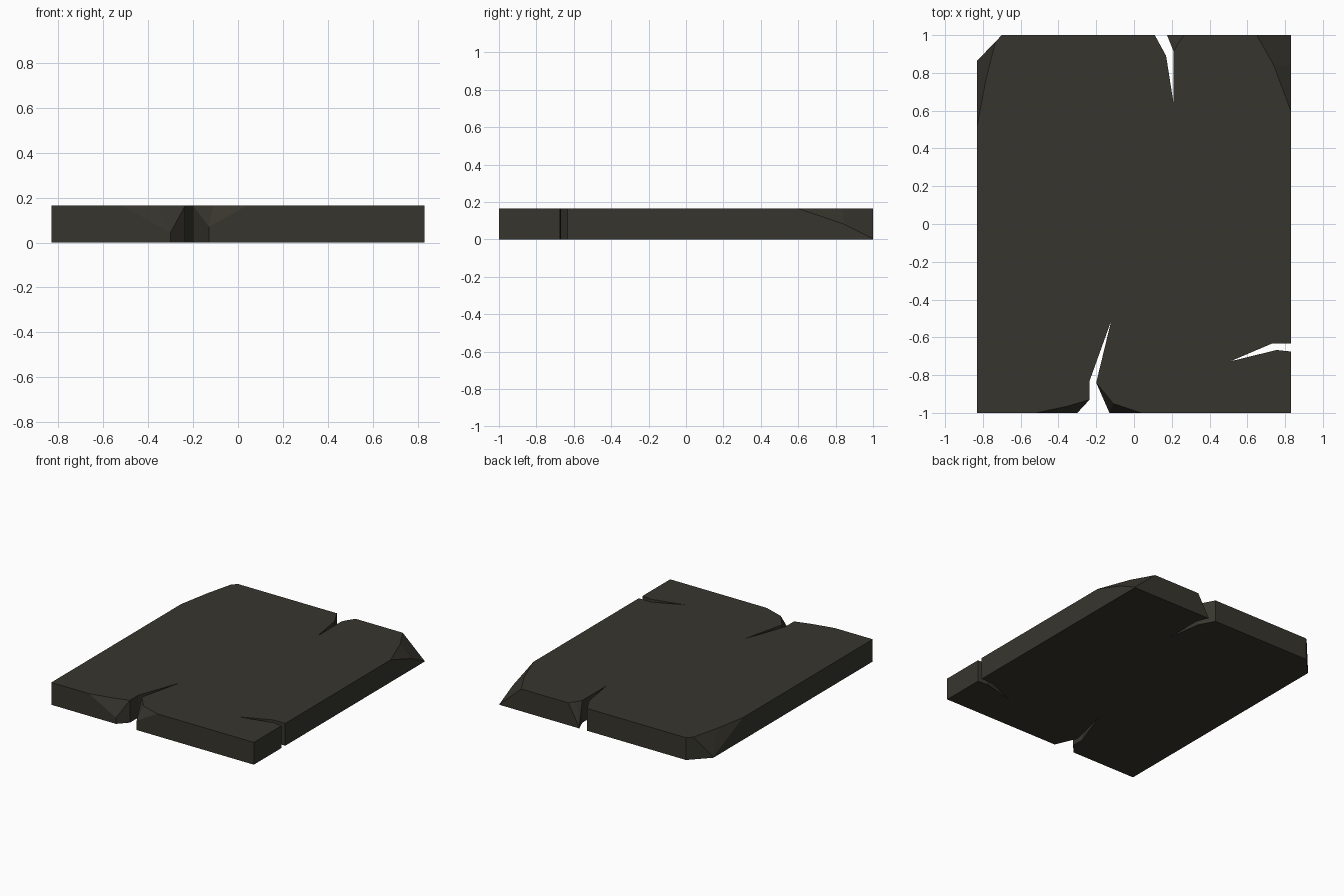
import bpy, bmesh
from mathutils import Vector

if "Cube" in bpy.data.objects:
    bpy.data.objects.remove(bpy.data.objects["Cube"])

T = 0.165   # slab thickness
W = 0.83    # half width


def col(x, y):
    """Plain vertical outline station."""
    return [(x, y, 0), (x, y, T)]


def chip(x, y, z, tx, ty):
    """Station whose upper part is broken back to (tx, ty)."""
    return [(x, y, 0), (x, y, z), (tx, ty, T)]


# outline, counter-clockwise from the front left corner
stations = [
    col(-W, -1),
    # front crack with chipped lips
    col(-0.52, -1), chip(-0.30, -1, 0.045, -0.355, -0.965), col(-0.235, -0.93),
    col(-0.235, -0.83), col(-0.12, -0.51), col(-0.20, -0.84),
    chip(-0.13, -1, 0.07, -0.11, -0.95), col(0.04, -1),
    col(W, -1),
    # right side crack
    col(W, -0.675), col(0.755, -0.667), col(0.51, -0.727), col(0.73, -0.633), col(W, -0.633),
    col(W, 1),
    # back crack with one chipped lip
    col(0.265, 1), chip(0.175, 1, 0.01, 0.23, 0.95), col(0.21, 0.912),
    col(0.21, 0.635), col(0.17, 0.89), col(0.11, 1),
    # cut back left corner
    col(-0.70, 1), col(-W, 0.865),
]

bm = bmesh.new()
cols = [[bm.verts.new(p) for p in s] for s in stations]
for a, b in zip(cols, cols[1:] + cols[:1]):
    bm.faces.new((a[0], b[0], b[1], a[1]))
    if len(b) == 3:
        bm.faces.new((a[1], b[1], b[2]))
    if len(a) == 3:
        bm.faces.new((a[1], b[1], a[2]))
bm.faces.new([c[-1] for c in cols])
bm.faces.new([c[0] for c in reversed(cols)])

# sloping breaks at the two back corners
breaks = [
    ((W, 0.60, T), (0.74, 0.84, T), (W, 0.85, 0.08)),
    ((0.65, 1, T), (0.74, 0.84, T), (W, 1, 0.003)),
    ((-W, 0.52, T), (-0.785, 0.76, T), (-W, 0.865, 0.005)),
    ((-0.785, 0.76, T), (-0.735, 0.96, T), (-W, 0.865, 0.005)),
]
for pts in breaks:
    p, q, r = map(Vector, pts)
    n = (q - p).cross(r - p).normalized()
    if n.z < 0:
        n = -n
    bmesh.ops.bisect_plane(bm, geom=bm.verts[:] + bm.edges[:] + bm.faces[:], dist=1e-5,
                           plane_co=p, plane_no=n, clear_outer=True)
    rim = [e for e in bm.edges if e.is_boundary]
    bmesh.ops.holes_fill(bm, edges=rim, sides=0)

bmesh.ops.recalc_face_normals(bm, faces=bm.faces[:])
bmesh.ops.triangulate(bm, faces=[f for f in bm.faces if len(f.verts) > 4])

mesh = bpy.data.meshes.new("stone_slab")
bm.to_mesh(mesh)
bm.free()
stone = bpy.data.materials.new("dark stone")
stone.diffuse_color = (0.038, 0.036, 0.027, 1)
stone.use_nodes = True
stone.node_tree.nodes["Principled BSDF"].inputs["Base Color"].default_value = stone.diffuse_color
mesh.materials.append(stone)
bpy.context.collection.objects.link(bpy.data.objects.new("stone_slab", mesh))
